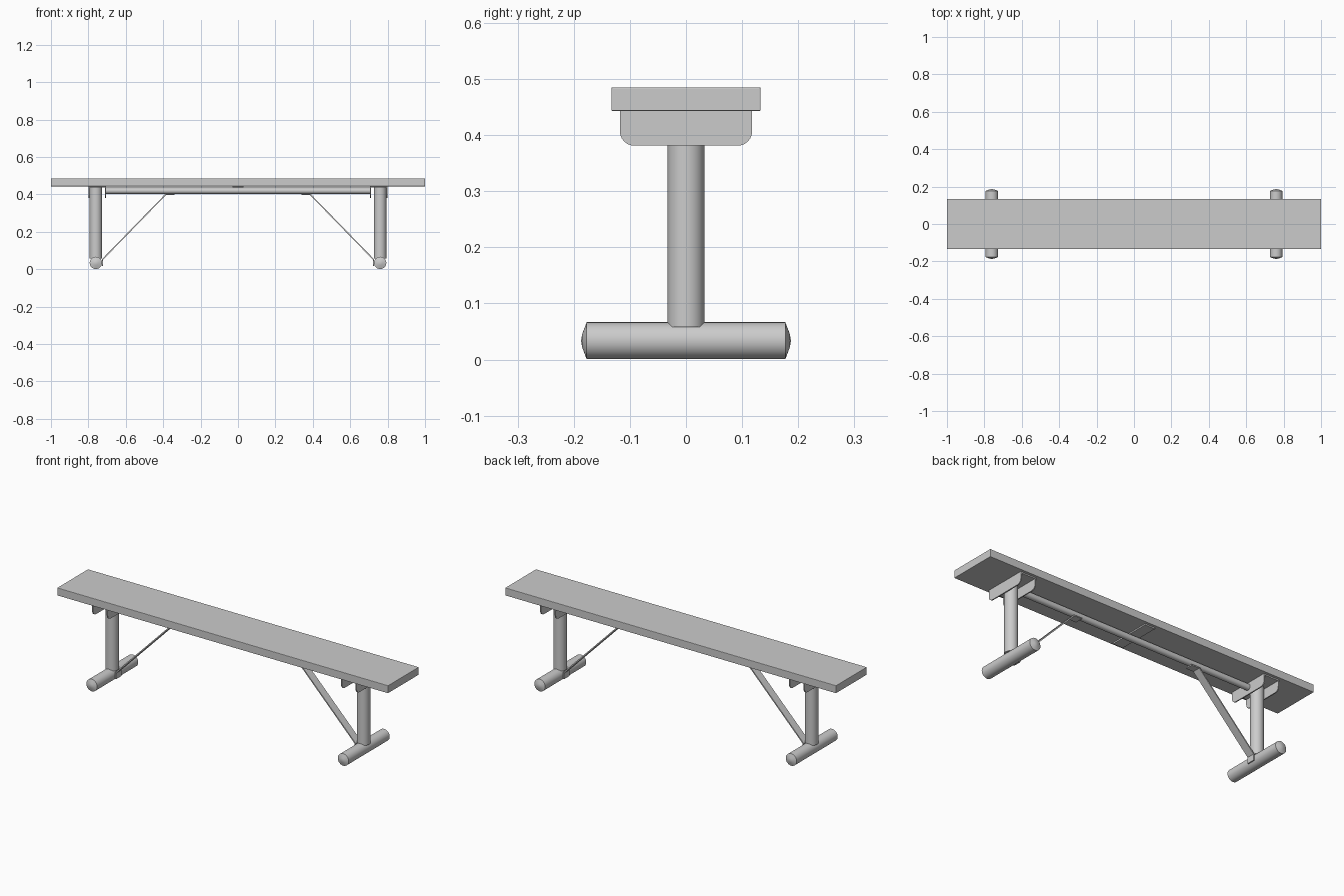
import bpy, bmesh, math
from mathutils import Matrix

cube = bpy.data.objects.get("Cube")
if cube:
    bpy.data.objects.remove(cube, do_unlink=True)

grey = bpy.data.materials.new("plain_grey")
grey.use_nodes = True
GREY = (0.6, 0.6, 0.6, 1)
grey.diffuse_color = GREY
grey.node_tree.nodes["Principled BSDF"].inputs["Base Color"].default_value = GREY


def finish(name, bm, smooth=False):
    bmesh.ops.recalc_face_normals(bm, faces=bm.faces)
    mesh = bpy.data.meshes.new(name)
    bm.to_mesh(mesh)
    bm.free()
    mesh.materials.append(grey)
    obj = bpy.data.objects.new(name, mesh)
    bpy.context.collection.objects.link(obj)
    if smooth:
        bpy.ops.object.select_all(action='DESELECT')
        obj.select_set(True)
        bpy.context.view_layer.objects.active = obj
        bpy.ops.object.shade_smooth_by_angle(angle=math.radians(35))
    return obj


def box(name, x0, x1, y, z0, z1):
    bm = bmesh.new()
    bmesh.ops.create_cube(bm, size=1)
    bmesh.ops.scale(bm, vec=(x1 - x0, 2 * y, z1 - z0), verts=bm.verts)
    bmesh.ops.translate(bm, vec=((x0 + x1) / 2, 0, (z0 + z1) / 2), verts=bm.verts)
    return finish(name, bm)


def lathe(name, profile, axis, centre, steps=32):
    """Spin (radius, height) points about z, then turn the result to the axis."""
    bm = bmesh.new()
    verts = [bm.verts.new((r, 0, h)) for r, h in profile]
    edges = [bm.edges.new(pair) for pair in zip(verts, verts[1:])]
    bmesh.ops.spin(bm, geom=verts + edges, axis=(0, 0, 1), cent=(0, 0, 0),
                   angle=math.tau, steps=steps, use_duplicate=False)
    bmesh.ops.remove_doubles(bm, verts=bm.verts, dist=0.0002)
    turn = {'x': Matrix.Rotation(math.pi / 2, 4, 'Y'),
            'y': Matrix.Rotation(-math.pi / 2, 4, 'X'),
            'z': Matrix.Identity(4)}[axis]
    bm.transform(Matrix.Translation(centre) @ turn)
    return finish(name, bm, True)


def extrude_outline(name, points, depth):
    bm = bmesh.new()
    face = bm.faces.new([bm.verts.new(p) for p in points])
    new = bmesh.ops.extrude_face_region(bm, geom=[face])["geom"]
    bmesh.ops.translate(bm, vec=depth, verts=[v for v in new if isinstance(v, bmesh.types.BMVert)])
    return finish(name, bm)


def bracket_outline(x):
    """Plate with rounded lower corners, in the yz plane."""
    half, top, bottom, r = 0.118, 0.44, 0.381, 0.026
    pts = [(x, -half, top)]
    for side in (-1, 1):
        for i in range(7):
            a = math.radians(15 * (i if side < 0 else 6 - i))
            pts.append((x, side * (half - r + r * math.cos(a)),
                        bottom + r - r * math.sin(a)))
    return pts + [(x, half, top)]


# Seat plank
seat = box("seat", -1, 1, 0.133, 0.443, 0.485)
bevel = seat.modifiers.new("soft_edges", 'BEVEL')
bevel.width = 0.002
bevel.segments = 2

# Rail and centre cross plate under the seat
lathe("under_rail", [(0, -0.706), (0.0165, -0.706), (0.0165, 0.706), (0, 0.706)],
      'x', (0, 0, 0.419))
box("centre_plate", -0.03, 0.03, 0.118, 0.436, 0.443)

for label, s in (("left", 1), ("right", -1)):
    # Foot with shallow domed ends, and post
    lathe(label + "_foot", [(0, -0.187), (0.012, -0.185), (0.033, -0.177),
                            (0.033, 0.177), (0.012, 0.185), (0, 0.187)],
          'y', (s * 0.76, 0, 0.0335))
    lathe(label + "_post", [(0, 0.058), (0.033, 0.058), (0.033, 0.44), (0, 0.44)],
          'z', (s * 0.76, 0, 0))
    # Channel bracket: top web and two rounded plates
    x0, x1 = sorted((s * 0.705, s * 0.799))
    box(label + "_bracket_web", x0, x1, 0.118, 0.436, 0.443)
    for part, x in (("inner", 0.705), ("outer", 0.793)):
        extrude_outline(f"{label}_{part}_bracket", bracket_outline(s * x), (s * 0.006, 0, 0))
    # Flat brace strip with bent ends
    t = 0.006
    strip = [(0.727, 0.018), (0.727, 0.054), (0.388, 0.402), (0.34, 0.402),
             (0.34, 0.402 - t), (0.385, 0.402 - t), (0.727 - t, 0.051), (0.727 - t, 0.018)]
    extrude_outline(label + "_brace", [(s * x, -0.022, z) for x, z in strip], (0, 0.044, 0))
